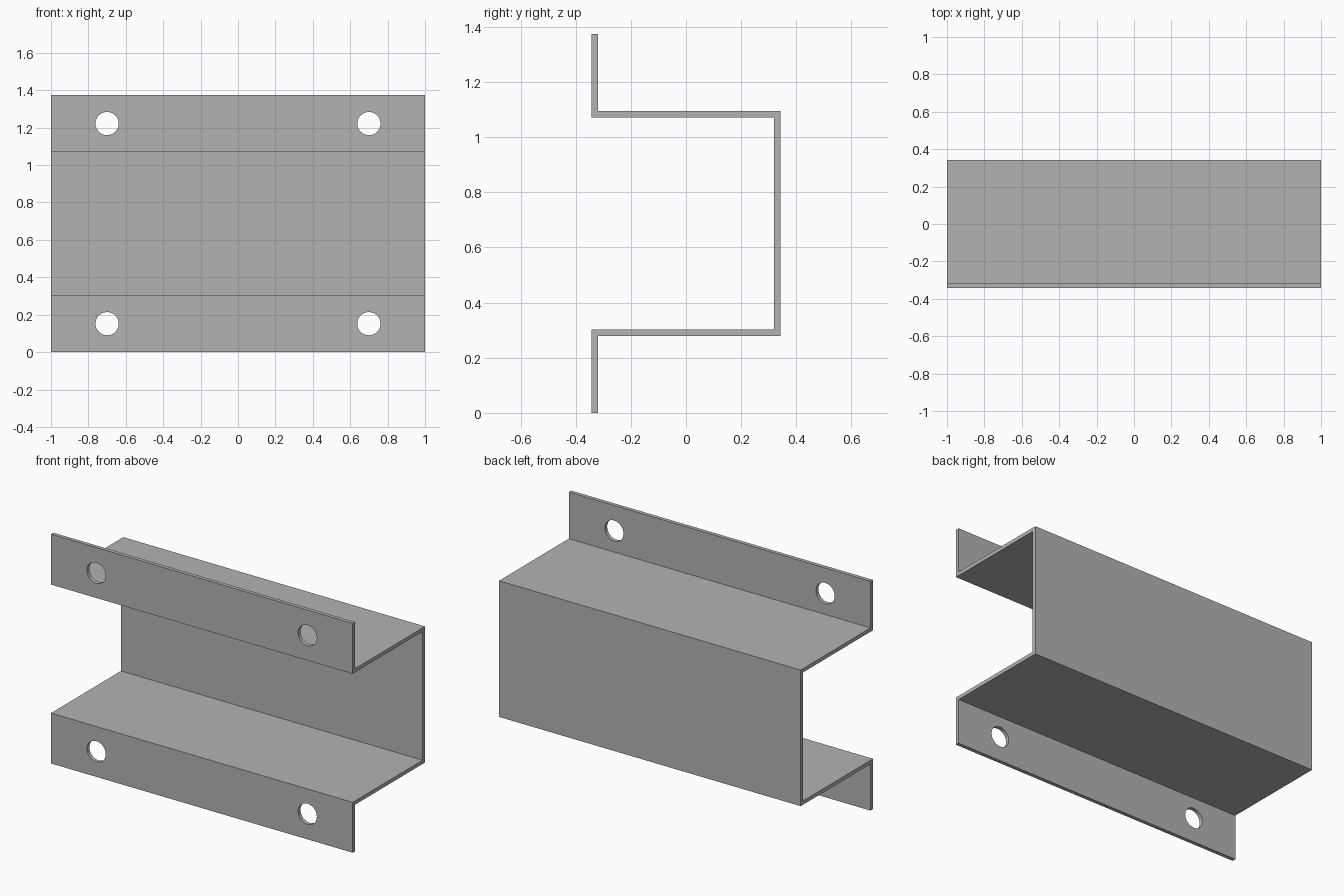
import bpy
import bmesh
from math import radians

default_cube = bpy.data.objects.get("Cube")
if default_cube:
    bpy.data.objects.remove(default_cube, do_unlink=True)

HEIGHT = 1.374       # overall height
HALF_DEPTH = 0.342
HALF_LENGTH = 1.0
SHEET = 0.023        # sheet thickness
FLANGE = 0.302       # flange height, including the bend
HOLE_X, HOLE_Z, HOLE_RADIUS = 0.70, 0.152, 0.062

# Plain grey metal
steel = bpy.data.materials.new("grey_steel")
steel.use_nodes = True
grey = (0.45, 0.45, 0.45, 1)
steel.diffuse_color = grey
steel.node_tree.nodes["Principled BSDF"].inputs["Base Color"].default_value = grey

# Lower half of the hat section, mirrored in height to close the outline
front, back = -HALF_DEPTH, HALF_DEPTH
inner = [(front, 0), (front, FLANGE), (back - SHEET, FLANGE)]
outer = [(back, FLANGE - SHEET), (front + SHEET, FLANGE - SHEET), (front + SHEET, 0)]


def flip(points):
    return [(y, HEIGHT - z) for y, z in reversed(points)]


outline = inner + flip(inner) + flip(outer) + outer

# Sheet profile extruded along its length
bm = bmesh.new()
section = bm.faces.new([bm.verts.new((-HALF_LENGTH, y, z)) for y, z in outline])
sweep = bmesh.ops.extrude_face_region(bm, geom=[section], use_keep_orig=True)
moved = [v for v in sweep["geom"] if isinstance(v, bmesh.types.BMVert)]
bmesh.ops.translate(bm, verts=moved, vec=(2 * HALF_LENGTH, 0, 0))
bmesh.ops.recalc_face_normals(bm, faces=bm.faces)
mesh = bpy.data.meshes.new("hat_channel")
bm.to_mesh(mesh)
bm.free()
mesh.materials.append(steel)
channel = bpy.data.objects.new("hat_channel", mesh)
bpy.context.collection.objects.link(channel)


# Round bolt holes through both flanges
def cut_hole(x, z):
    bpy.ops.mesh.primitive_cylinder_add(
        vertices=48, radius=HOLE_RADIUS, depth=0.2,
        location=(x, front + SHEET / 2, z), rotation=(radians(90), 0, 0))
    cutter = bpy.context.object
    cutter.name = "hole_cutter"
    cutter.hide_render = True
    cutter.data.materials.append(steel)
    bpy.ops.object.select_all(action="DESELECT")
    channel.select_set(True)
    bpy.context.view_layer.objects.active = channel
    cut = channel.modifiers.new("bolt_hole", "BOOLEAN")
    cut.operation = "DIFFERENCE"
    cut.solver = "EXACT"
    cut.object = cutter
    bpy.ops.object.modifier_apply(modifier=cut.name)
    bpy.data.objects.remove(cutter, do_unlink=True)


for x in (-HOLE_X, HOLE_X):
    for z in (HOLE_Z, HEIGHT - HOLE_Z):
        cut_hole(x, z)

# Smooth hole walls, crisp sheet edges
bpy.ops.object.shade_smooth_by_angle(angle=radians(30))
